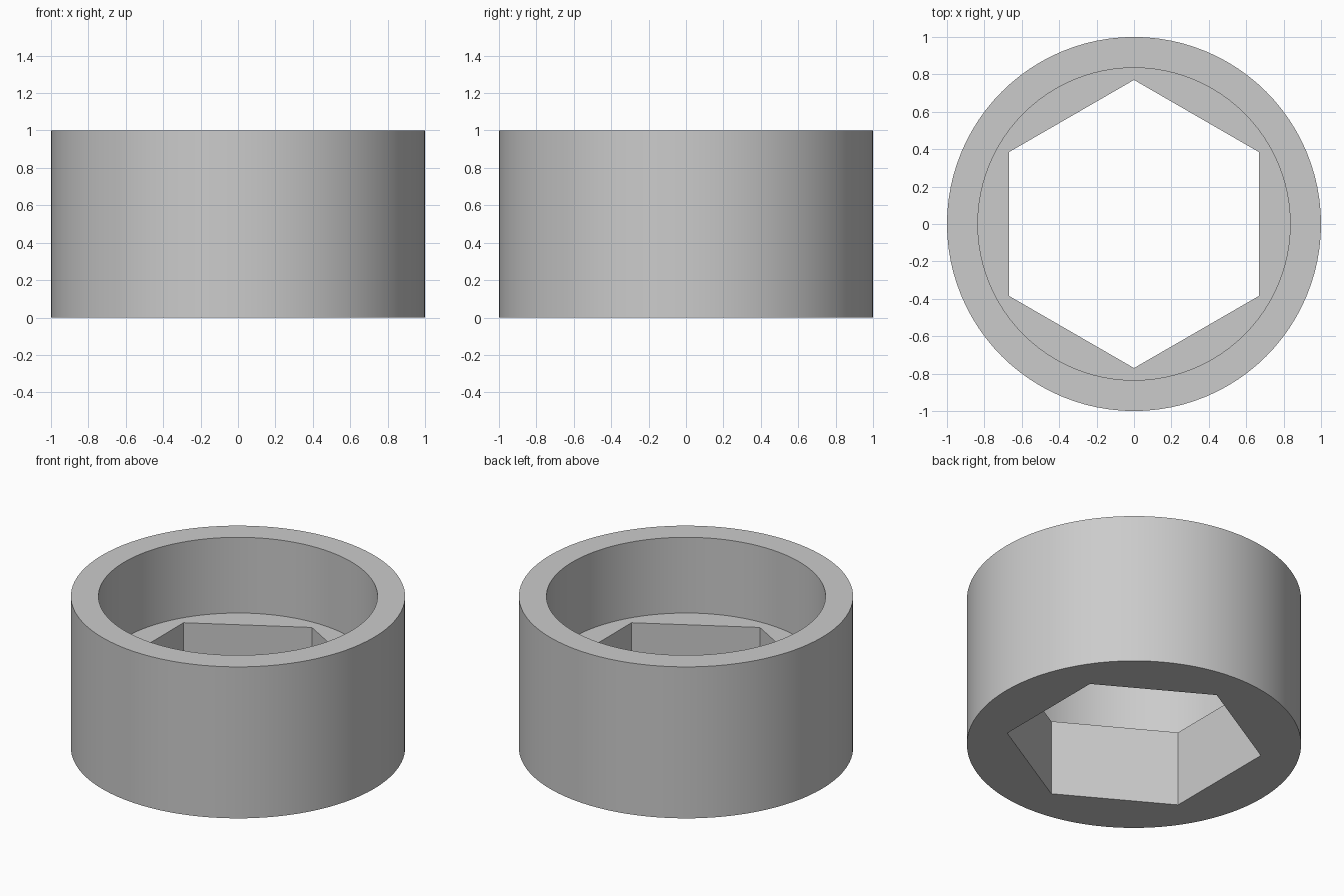
import bpy, bmesh
from math import cos, sin, pi, radians

cube = bpy.data.objects.get("Cube")
if cube:
    bpy.data.objects.remove(cube, do_unlink=True)

SEGMENTS = 96
OUTER, BORE, HEX_APOTHEM = 1.0, 0.835, 0.667
HEIGHT, LEDGE = 1.0, 0.5


def circle(radius):
    return lambda angle: radius


def hexagon(apothem):
    # Corners point along +y and -y, flats face +x and -x
    return lambda angle: apothem / cos((angle + pi / 6) % (pi / 3) - pi / 6)


def ring(bm, outline, z):
    verts = []
    for i in range(SEGMENTS):
        a = 2 * pi * i / SEGMENTS
        r = outline(a)
        verts.append(bm.verts.new((r * cos(a), r * sin(a), z)))
    return verts


# One grey metal
grey = bpy.data.materials.new("grey metal")
grey.use_nodes = True
grey.diffuse_color = (0.6, 0.6, 0.6, 1)
grey.node_tree.nodes["Principled BSDF"].inputs["Base Color"].default_value = (0.6, 0.6, 0.6, 1)

# Closed cross-section: outer wall, rim, round bore, ledge, hex socket, base
bm = bmesh.new()
rings = [
    ring(bm, circle(OUTER), 0),
    ring(bm, circle(OUTER), HEIGHT),
    ring(bm, circle(BORE), HEIGHT),
    ring(bm, circle(BORE), LEDGE),
    ring(bm, hexagon(HEX_APOTHEM), LEDGE),
    ring(bm, hexagon(HEX_APOTHEM), 0),
]
for k, low in enumerate(rings):
    high = rings[(k + 1) % len(rings)]
    for i in range(SEGMENTS):
        j = (i + 1) % SEGMENTS
        bm.faces.new((low[i], low[j], high[j], high[i]))
bmesh.ops.recalc_face_normals(bm, faces=bm.faces)

mesh = bpy.data.meshes.new("hex_socket_collar")
bm.to_mesh(mesh)
bm.free()
mesh.materials.append(grey)
collar = bpy.data.objects.new("hex_socket_collar", mesh)
bpy.context.collection.objects.link(collar)

# Smooth round walls with crisp edges
bpy.ops.object.select_all(action="DESELECT")
collar.select_set(True)
bpy.context.view_layer.objects.active = collar
bpy.ops.object.shade_smooth_by_angle(angle=radians(30))
